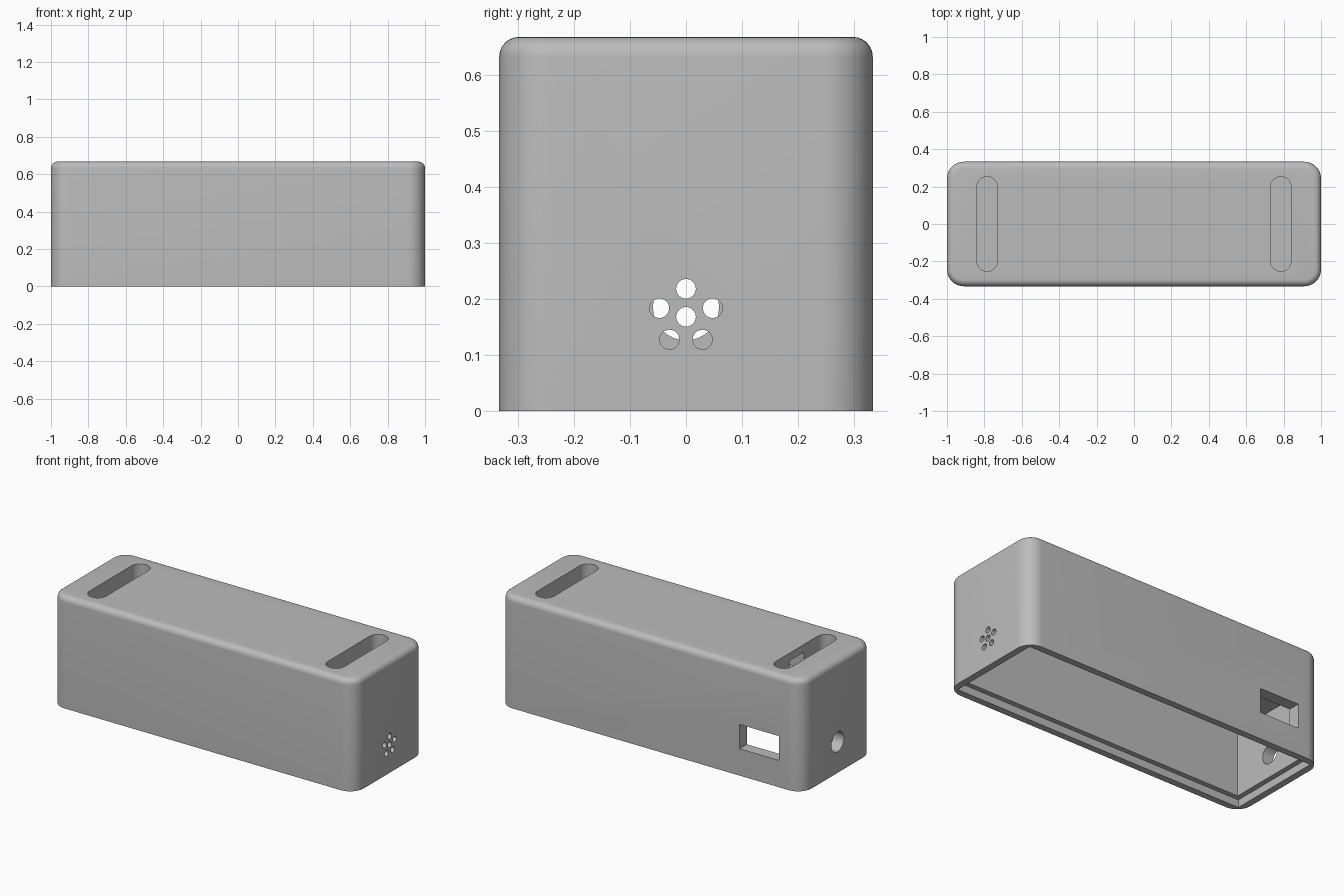
import bpy
import bmesh
from math import radians, sin, cos, pi
from mathutils import Matrix, Vector

if "Cube" in bpy.data.objects:
    bpy.data.objects.remove(bpy.data.objects["Cube"], do_unlink=True)

grey = bpy.data.materials.new("plain grey")
grey.use_nodes = True
COLOUR = (0.5, 0.5, 0.5, 1)
grey.diffuse_color = COLOUR
grey.node_tree.nodes["Principled BSDF"].inputs["Base Color"].default_value = COLOUR


def add_object(name, bm):
    mesh = bpy.data.meshes.new(name)
    bmesh.ops.recalc_face_normals(bm, faces=bm.faces)
    bm.to_mesh(mesh)
    bm.free()
    mesh.materials.append(grey)
    obj = bpy.data.objects.new(name, mesh)
    bpy.context.collection.objects.link(obj)
    return obj


def block(name, low, high, corner=0, top=0, segments=10):
    """Box between two corners, with optional rounded upright and top edges."""
    bm = bmesh.new()
    bmesh.ops.create_cube(bm, size=1)
    low, high = Vector(low), Vector(high)
    for v in bm.verts:
        v.co = [l + (c + 0.5) * (h - l) for l, h, c in zip(low, high, v.co)]
    if corner:
        uprights = [e for e in bm.edges
                    if abs(e.verts[0].co.z - e.verts[1].co.z) > 1e-4]
        bmesh.ops.bevel(bm, geom=uprights, offset=corner, segments=segments,
                        profile=0.5, affect='EDGES')
    if top:
        rim = [e for e in bm.edges
               if all(abs(v.co.z - high.z) < 1e-4 for v in e.verts)]
        bmesh.ops.bevel(bm, geom=rim, offset=top, segments=6,
                        profile=0.5, affect='EDGES')
    return add_object(name, bm)


def bore(name, x, y, z, radius, length):
    """Round cutter lying along x."""
    bm = bmesh.new()
    place = Matrix.Translation((x, y, z)) @ Matrix.Rotation(pi / 2, 4, 'Y')
    bmesh.ops.create_cone(bm, cap_ends=True, segments=32, radius1=radius,
                          radius2=radius, depth=length, matrix=place)
    return add_object(name, bm)


# Outer shell
case = block("case", (-1, -0.333, 0), (1, 0.333, 0.667), corner=0.09, top=0.035)

# Open underside: lid recess, lower chamber, taller middle chamber
cutters = [
    block("lid_recess", (-0.96, -0.293, -0.1), (0.96, 0.293, 0.045)),
    block("lower_chamber", (-0.93, -0.263, -0.15), (0.93, 0.263, 0.44)),
    block("middle_chamber", (-0.63, -0.262, 0.3), (0.63, 0.262, 0.625)),
]

# Strap pockets in the top
for side in (-1, 1):
    cutters.append(block("strap_pocket", (side * 0.785 - 0.055, -0.253, 0.5),
                         (side * 0.785 + 0.055, 0.253, 0.8), corner=0.0545))

# Cable passage, rear window and round end port
cutters.append(block("cable_passage", (-0.77, -0.07, 0.52), (-0.6, 0.07, 0.62)))
cutters.append(block("rear_window", (-0.845, 0.2, 0.16), (-0.587, 0.5, 0.305)))
cutters.append(bore("end_port", -1, 0, 0.185, 0.059, 0.3))

# Sound holes: one in the middle and a ring of five
cutters.append(bore("sound_hole", 1, 0, 0.168, 0.0175, 0.3))
for i in range(5):
    a = radians(90 + 72 * i)
    cutters.append(bore("sound_hole", 1, 0.05 * cos(a), 0.168 + 0.05 * sin(a),
                        0.0175, 0.3))

# Cut everything out and keep the finished mesh only
for cutter in cutters:
    cutter.hide_render = True
    mod = case.modifiers.new(cutter.name, 'BOOLEAN')
    mod.operation = 'DIFFERENCE'
    mod.solver = 'EXACT'
    mod.object = cutter
bpy.context.view_layer.update()
graph = bpy.context.evaluated_depsgraph_get()
finished = bpy.data.meshes.new_from_object(case.evaluated_get(graph))
case.modifiers.clear()
case.data = finished
finished.materials.clear()
finished.materials.append(grey)
for poly in finished.polygons:
    poly.material_index = 0
for cutter in cutters:
    bpy.data.objects.remove(cutter, do_unlink=True)

# Smooth rounded edges, crisp corners
bpy.ops.object.select_all(action='DESELECT')
case.select_set(True)
bpy.context.view_layer.objects.active = case
bpy.ops.object.shade_smooth_by_angle(angle=radians(30))
